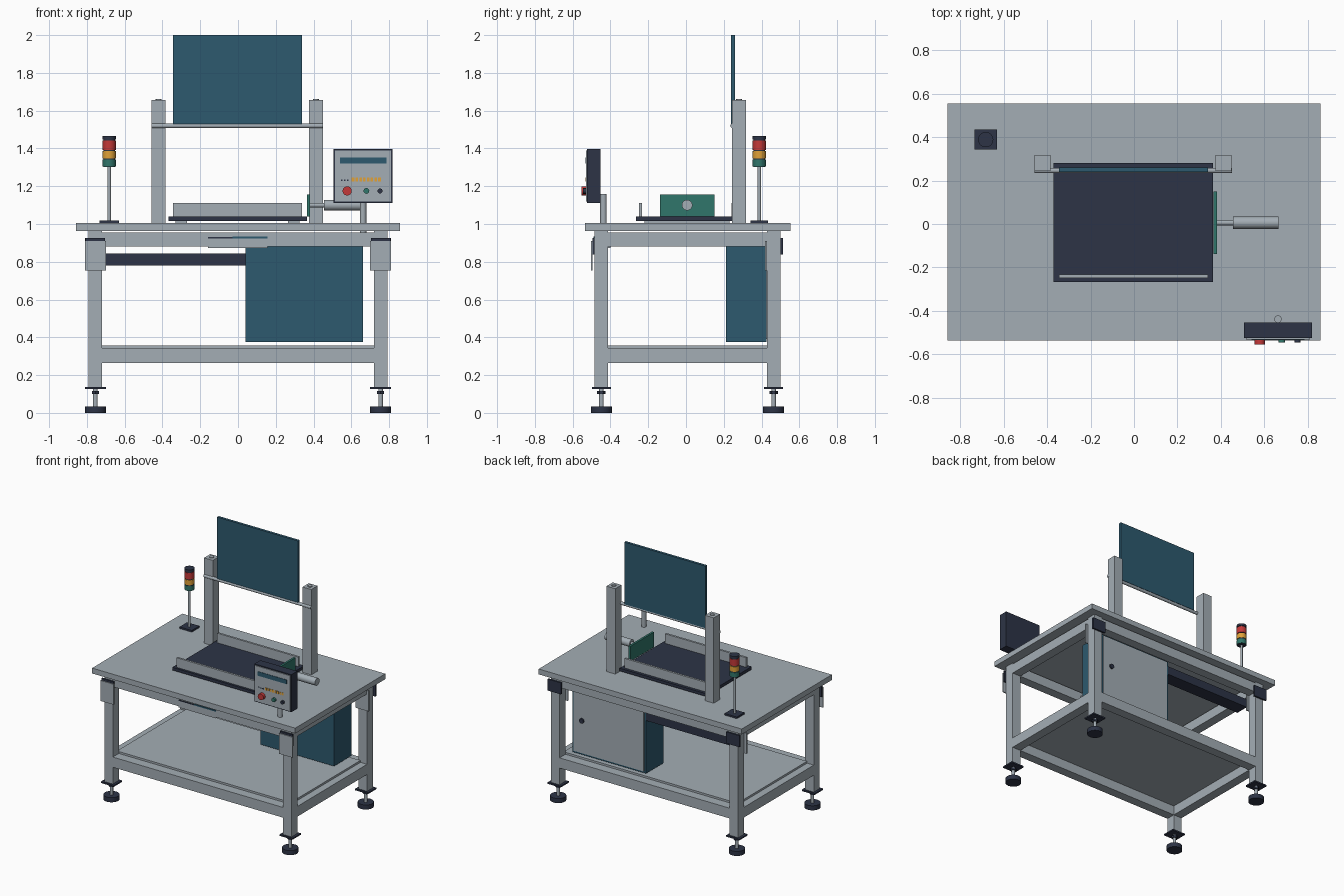
import bpy, bmesh, math
from mathutils import Matrix, Vector

if "Cube" in bpy.data.objects:
    bpy.data.objects.remove(bpy.data.objects["Cube"])


def material(name, rgb):
    m = bpy.data.materials.new(name)
    m.diffuse_color = (*rgb, 1)
    m.use_nodes = True
    m.node_tree.nodes["Principled BSDF"].inputs["Base Color"].default_value = m.diffuse_color
    return m


GREY = material("aluminium grey", (0.37, 0.42, 0.46))
DARK = material("dark navy", (0.026, 0.034, 0.061))
BLUE = material("panel blue", (0.026, 0.100, 0.158))
GREEN = material("jade green", (0.03, 0.18, 0.145))
RED = material("signal red", (0.55, 0.04, 0.04))
AMBER = material("signal amber", (0.75, 0.36, 0.04))


def finish(name, bm, mat, smooth=False):
    bmesh.ops.recalc_face_normals(bm, faces=bm.faces)
    mesh = bpy.data.meshes.new(name)
    bm.to_mesh(mesh)
    bm.free()
    mesh.materials.append(mat)
    ob = bpy.data.objects.new(name, mesh)
    bpy.context.collection.objects.link(ob)
    if smooth:
        bpy.ops.object.select_all(action='DESELECT')
        ob.select_set(True)
        bpy.context.view_layer.objects.active = ob
        bpy.ops.object.shade_smooth_by_angle(angle=math.radians(35))
    return ob


def box(name, x, y, z, mat):
    """Box from (min, max) ranges."""
    bm = bmesh.new()
    size = [r[1] - r[0] for r in (x, y, z)]
    mid = [(r[0] + r[1]) / 2 for r in (x, y, z)]
    bmesh.ops.create_cube(bm, size=1, matrix=Matrix.Translation(mid) @ Matrix.Diagonal((*size, 1)))
    return finish(name, bm, mat)


def rod(name, start, end, radius, mat, sides=32):
    """Cylinder between two points."""
    a, b = Vector(start), Vector(end)
    turn = (b - a).to_track_quat('Z', 'Y').to_matrix().to_4x4()
    bm = bmesh.new()
    bmesh.ops.create_cone(bm, cap_ends=True, segments=sides, radius1=radius, radius2=radius,
                          depth=(b - a).length, matrix=Matrix.Translation((a + b) / 2) @ turn)
    return finish(name, bm, mat, sides > 8)


# Table top
box("table_top", (-0.858, 0.858), (-0.535, 0.553), (0.964, 1.005), GREY)

# Legs with levelling feet and corner brackets
LEG_X, LEG_Y, H = 0.755, (-0.448, 0.464), 0.036
for sx in (-1, 1):
    for y in LEG_Y:
        x = sx * LEG_X
        box("leg", (x - H, x + H), (y - H, y + H), (0.137, 0.964), GREY)
        box("foot_plate", (x - 0.055, x + 0.055), (y - 0.05, y + 0.05), (0.126, 0.137), DARK)
        rod("foot_stem", (x, y, 0.03), (x, y, 0.128), 0.012, GREY)
        rod("foot_nut", (x, y, 0.1), (x, y, 0.116), 0.022, DARK, 6)
        rod("foot_pad", (x, y, 0), (x, y, 0.035), 0.056, DARK)
        px = (x - 0.056, x + 0.056)
        if y < 0:
            box("bracket_block", (x - 0.052, x + 0.052), (y - 0.048, y - H), (0.838, 0.926), DARK)
            box("bracket_plate", px, (y - 0.055, y - 0.047), (0.755, 0.911), GREY)
        else:
            box("bracket_block", px, (y + H, y + 0.049), (0.838, 0.926), DARK)
            box("bracket_plate", px, (y - 0.045, y - H), (0.755, 0.911), GREY)

# Upper and lower frame rails
for level, z in (("upper", (0.88, 0.955)), ("lower", (0.265, 0.343))):
    for y in LEG_Y:
        box(level + "_long_rail", (-LEG_X + H, LEG_X - H), (y - H, y + H), z, GREY)
    for sx in (-1, 1):
        x = sx * LEG_X
        box(level + "_side_rail", (x - H, x + H), (LEG_Y[0] + H, LEG_Y[1] - H), z, GREY)
box("shelf", (-0.735, 0.735), (-0.412, 0.428), (0.338, 0.358), GREY)

# Cabinet with rear door
box("cabinet", (0.04, 0.662), (0.213, 0.425), (0.376, 0.88), BLUE)
box("cabinet_door", (0.055, 0.647), (0.425, 0.432), (0.39, 0.87), GREY)
rod("door_knob", (0.575, 0.43, 0.64), (0.575, 0.444, 0.64), 0.018, DARK)

# Cable duct beside the cabinet
box("cable_duct", (-0.70, 0.04), (0.32, 0.425), (0.78, 0.845), DARK)

# Shallow front drawer
box("drawer_front", (-0.16, 0.155), (-0.489, -0.40), (0.874, 0.924), GREY)
box("drawer_strip", (-0.03, 0.155), (-0.489, -0.484), (0.924, 0.934), BLUE)
box("drawer_slide", (-0.16, -0.03), (-0.489, -0.484), (0.924, 0.931), DARK)

# Gantry posts, cross bar and screen
for x in (-0.42, 0.412):
    box("gantry_post", (x - 0.037, x + 0.037), (0.243, 0.318), (1.005, 1.657), GREY)
    rod("post_screw", (x, 0.281, 1.65), (x, 0.281, 1.663), 0.016, GREY)
rod("cross_bar", (-0.457, 0.246, 1.52), (0.45, 0.246, 1.52), 0.012, GREY)
box("screen", (-0.345, 0.34), (0.239, 0.259), (1.526, 2.0), BLUE)

# Work tray with side guides
box("work_tray", (-0.369, 0.364), (-0.266, 0.28), (1.017, 1.039), DARK)
for x in (-0.3, 0.295):
    box("tray_spacer", (x - 0.03, x + 0.03), (-0.22, 0.23), (1.005, 1.017), GREY)
for y in (-0.241, 0.25):
    box("tray_guide", (-0.345, 0.34), (y - 0.008, y + 0.008), (1.039, 1.112), GREY)

# Pusher plate and its cylinder
box("pusher_plate", (0.366, 0.382), (-0.137, 0.15), (1.04, 1.155), GREEN)
rod("pusher_rod", (0.38, 0.006, 1.1), (0.46, 0.006, 1.1), 0.012, GREY)
rod("pusher_cylinder", (0.455, 0.006, 1.1), (0.665, 0.006, 1.1), 0.028, GREY)

# Control box on its post
rod("control_post", (0.662, -0.437, 0.95), (0.662, -0.437, 1.16), 0.017, GREY)
box("control_box", (0.506, 0.818), (-0.524, -0.452), (1.112, 1.398), DARK)
box("control_face", (0.514, 0.81), (-0.53, -0.524), (1.12, 1.39), GREY)
box("control_display", (0.54, 0.785), (-0.533, -0.529), (1.32, 1.352), BLUE)
for i in range(8):
    x = 0.602 + i * 0.02
    box("control_marker", (x, x + 0.014), (-0.533, -0.529), (1.226, 1.245), AMBER)
for i in range(3):
    x = 0.545 + i * 0.016
    box("control_dot", (x, x + 0.009), (-0.533, -0.529), (1.228, 1.236), DARK)
for name, x, r, depth, mat in (("stop_button", 0.578, 0.024, 0.025, RED),
                               ("start_button", 0.68, 0.015, 0.018, GREEN),
                               ("reset_button", 0.752, 0.013, 0.018, DARK)):
    rod(name, (x, -0.528, 1.175), (x, -0.528 - depth, 1.175), r, mat)

# Signal tower
TX, TY = -0.682, 0.388
box("tower_base", (TX - 0.052, TX + 0.052), (TY - 0.046, TY + 0.046), (1.005, 1.018), DARK)
rod("tower_pole", (TX, TY, 1.015), (TX, TY, 1.305), 0.009, GREY)
rod("tower_core", (TX, TY, 1.302), (TX, TY, 1.45), 0.031, DARK)
for name, z0, z1, mat in (("green_lamp", 1.304, 1.341, GREEN), ("amber_lamp", 1.348, 1.386, AMBER),
                          ("red_lamp", 1.393, 1.441, RED), ("tower_cap", 1.447, 1.465, DARK)):
    rod(name, (TX, TY, z0), (TX, TY, z1), 0.035, mat)
